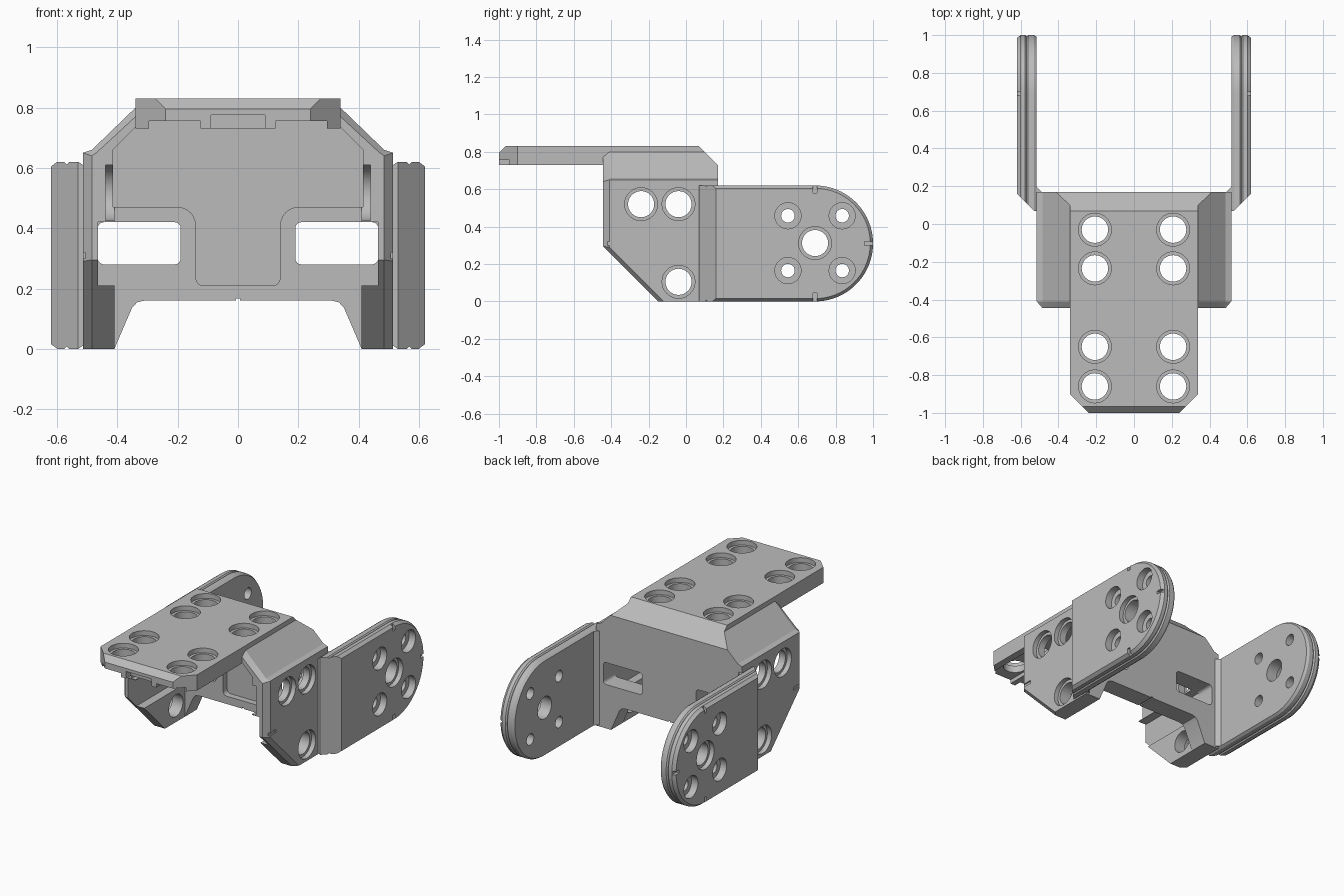
import bpy
import bmesh
from math import sin, cos, pi, radians

cube = bpy.data.objects.get("Cube")
if cube:
    bpy.data.objects.remove(cube, do_unlink=True)

grey = bpy.data.materials.new("bracket grey")
grey.use_nodes = True
GREY = (0.5, 0.5, 0.5, 1)
grey.diffuse_color = GREY
grey.node_tree.nodes["Principled BSDF"].inputs["Base Color"].default_value = GREY
X, Y, Z = 0, 1, 2


def ring(axis, points, depth):
    """Place a flat outline at a depth along an axis."""
    placed = []
    for p in points:
        v = list(p)
        v.insert(axis, depth)
        placed.append(v)
    return placed


def loft(name, rings):
    """Closed solid through matching rings."""
    bm = bmesh.new()
    loops = [[bm.verts.new(v) for v in r] for r in rings]
    n = len(loops[0])
    for a, b in zip(loops, loops[1:]):
        for i in range(n):
            j = (i + 1) % n
            bm.faces.new((a[i], a[j], b[j], b[i]))
    bm.faces.new(loops[0])
    bm.faces.new(loops[-1])
    bmesh.ops.recalc_face_normals(bm, faces=bm.faces)
    mesh = bpy.data.meshes.new(name)
    bm.to_mesh(mesh)
    bm.free()
    mesh.materials.append(grey)
    ob = bpy.data.objects.new(name, mesh)
    bpy.context.collection.objects.link(ob)
    return ob


def cut(target, rings):
    cutter = loft("cutter", rings)
    mod = target.modifiers.new("cut", 'BOOLEAN')
    mod.operation = 'DIFFERENCE'
    mod.solver = 'EXACT'
    mod.object = cutter
    bpy.context.view_layer.objects.active = target
    bpy.ops.object.modifier_apply(modifier=mod.name)
    bpy.data.objects.remove(cutter, do_unlink=True)


def prism(axis, points, a, b):
    return [ring(axis, points, a), ring(axis, points, b)]


def rect(u0, u1, v0, v1):
    return [(u0, v0), (u1, v0), (u1, v1), (u0, v1)]


def arc(cu, cv, r, start, end, n):
    angles = [radians(start + (end - start) * i / n) for i in range(n + 1)]
    return [(cu + r * cos(t), cv + r * sin(t)) for t in angles]


def rounded(u0, u1, v0, v1, r):
    return (arc(u1 - r, v1 - r, r, 0, 90, 4) + arc(u0 + r, v1 - r, r, 90, 180, 4)
            + arc(u0 + r, v0 + r, r, 180, 270, 4) + arc(u1 - r, v0 + r, r, 270, 360, 4))


def sym(half):
    """Mirror a half outline across the centre line."""
    return half + [(-u, v) for u, v in reversed(half)]


def bore(target, axis, u, v, face, depth, end, r, wide):
    """Through hole with a counterbore sunk from the outer face."""
    out = 0.05 if face > end else -0.05
    step = face - depth if face > end else face + depth
    steps = [(face + out, wide), (step, wide), (step, r), (end, r)]
    loft_rings = [ring(axis, arc(u, v, rad, 0, 348.75, 31), d) for d, rad in steps]
    cut(target, loft_rings)


# Body shell with chamfered front rim
front_rim = sym([(0.485, 0), (0.485, 0.64), (0.47, 0.65), (0.34, 0.77), (0.34, 0.83)])
outer = sym([(0.515, 0), (0.515, 0.65), (0.485, 0.66), (0.34, 0.80), (0.34, 0.83)])
body = loft("body_shell", [ring(Y, front_rim, -0.445), ring(Y, outer, -0.41),
                           ring(Y, outer, 0.17)])

# Sloped lower front with chamfered outer edges
slope = []
for x, s in ((-0.53, 0.045), (-0.485, 0), (0.485, 0), (0.53, 0.045)):
    slope.append(ring(X, [(-0.6, 0.45 + s), (-0.05 + s, -0.1), (-0.6, -0.1)], x))
cut(body, slope)

# Rear top bevel
cut(body, prism(X, [(-0.1, 1.0), (0.3, 0.6), (0.3, 1.0)], -0.7, 0.7))

# Main cavity, with the centre recess running down the back wall
cavity = sym([(0.32, 0.755), (0.415, 0.66), (0.415, 0.47)]
             + arc(0.20, 0.41, 0.06, 90, 180, 6)
             + arc(0.115, 0.235, 0.025, 0, -90, 4))
cut(body, prism(Y, cavity, -0.6, 0.09))
cut(body, prism(Y, rect(-0.41, 0.41, -0.1, 0.48), -0.6, 0.05))

# Side wall pockets
cut(body, prism(Y, rect(-0.465, 0.465, 0.21, 0.42), -0.6, 0.05))
slot = [(-0.6, 0.425), (-0.6, 0.61)] + arc(-0.04, 0.5175, 0.0925, 90, -90, 12)
cut(body, prism(X, slot, -0.44, 0.44))

# Windows in the back wall and the arched lower opening
for side in (1, -1):
    u0, u1 = sorted((0.19 * side, 0.465 * side))
    cut(body, prism(Y, rounded(u0, u1, 0.28, 0.42, 0.02), -0.1, 0.3))
arch = sym([(0.458, -0.1), (0.41, 0), (0.352, 0.135), (0.335, 0.154), (0.31, 0.16)])
cut(body, prism(Y, arch, -0.1, 0.3))
cut(body, prism(Y, rect(-0.006, 0.006, 0.15, 0.167), -0.1, 0.3))

# Side mounting holes and alignment marks
for side in (1, -1):
    for y, z in ((-0.24, 0.52), (-0.04, 0.52), (-0.04, 0.105)):
        bore(body, X, y, z, 0.515 * side, 0.03, 0.38 * side, 0.07, 0.088)
    cut(body, prism(X, rect(-0.43, -0.35, 0.30, 0.32), 0.507 * side, 0.53 * side))

# Top plate reaching forward, with clipped corners and a front bevel
base = sym([(0.34, -0.445), (0.34, -0.9), (0.24, -1.0)])
crown = sym([(0.34, -0.445), (0.34, -0.9), (0.275, -0.965)])
plate = loft("top_plate", [ring(Z, base, 0.73), ring(Z, base, 0.795), ring(Z, crown, 0.83)])
cut(plate, prism(Y, rect(-0.09, 0.09, 0.6, 0.775), -1.1, -0.95))
for side in (1, -1):
    u0, u1 = sorted((0.125 * side, 0.295 * side))
    cut(plate, prism(Y, rect(u0, u1, 0.6, 0.755), -1.1, -0.3))
    for target, ys in ((plate, (-0.86, -0.65)), (body, (-0.235, -0.03))):
        for y in ys:
            bore(target, Z, 0.207 * side, y, 0.83, 0.03, 0.65, 0.07, 0.087)

parts = [body, plate]

# Side arms: round ended, with a grooved rim
for side, label in ((1, "left"), (-1, "right")):
    sections = []
    for x, r in ((0.515, 0.30), (0.53, 0.31), (0.56, 0.31), (0.568, 0.302),
                 (0.576, 0.31), (0.60, 0.31), (0.62, 0.295)):
        outline = [(0.07, 0.31 - r)] + arc(0.69, 0.31, r, -90, 90, 40) + [(0.07, 0.31 + r)]
        sections.append(ring(X, outline, x * side))
    arm = loft(label + "_arm", sections)
    wedge = [(0.50 * side, 0.04), (0.66 * side, 0.20), (0.66 * side, 0.04)]
    cut(arm, prism(Z, wedge, -0.1, 0.8))
    bore(arm, X, 0.69, 0.312, 0.62 * side, 0.03, 0.45 * side, 0.07, 0.088)
    for y in (0.545, 0.835):
        for z in (0.165, 0.458):
            bore(arm, X, y, z, 0.62 * side, 0.045, 0.45 * side, 0.036, 0.07)
    # Rim tick marks
    for u0, u1, v0, v1 in ((0.68, 0.70, 0.58, 0.65), (0.68, 0.70, -0.03, 0.045),
                           (0.955, 1.05, 0.30, 0.32)):
        cut(arm, prism(X, rect(u0, u1, v0, v1), 0.60 * side, 0.65 * side))
    gusset = [(0.485 * side, 0.165), (0.525 * side, 0.205), (0.525 * side, 0.165)]
    parts += [arm, loft(label + "_arm_gusset", prism(Z, gusset, 0.01, 0.61))]

# Smooth the bores and round ends, keeping hard edges
bpy.ops.object.select_all(action='DESELECT')
for ob in parts:
    ob.select_set(True)
bpy.context.view_layer.objects.active = body
bpy.ops.object.shade_smooth_by_angle(angle=radians(25))
